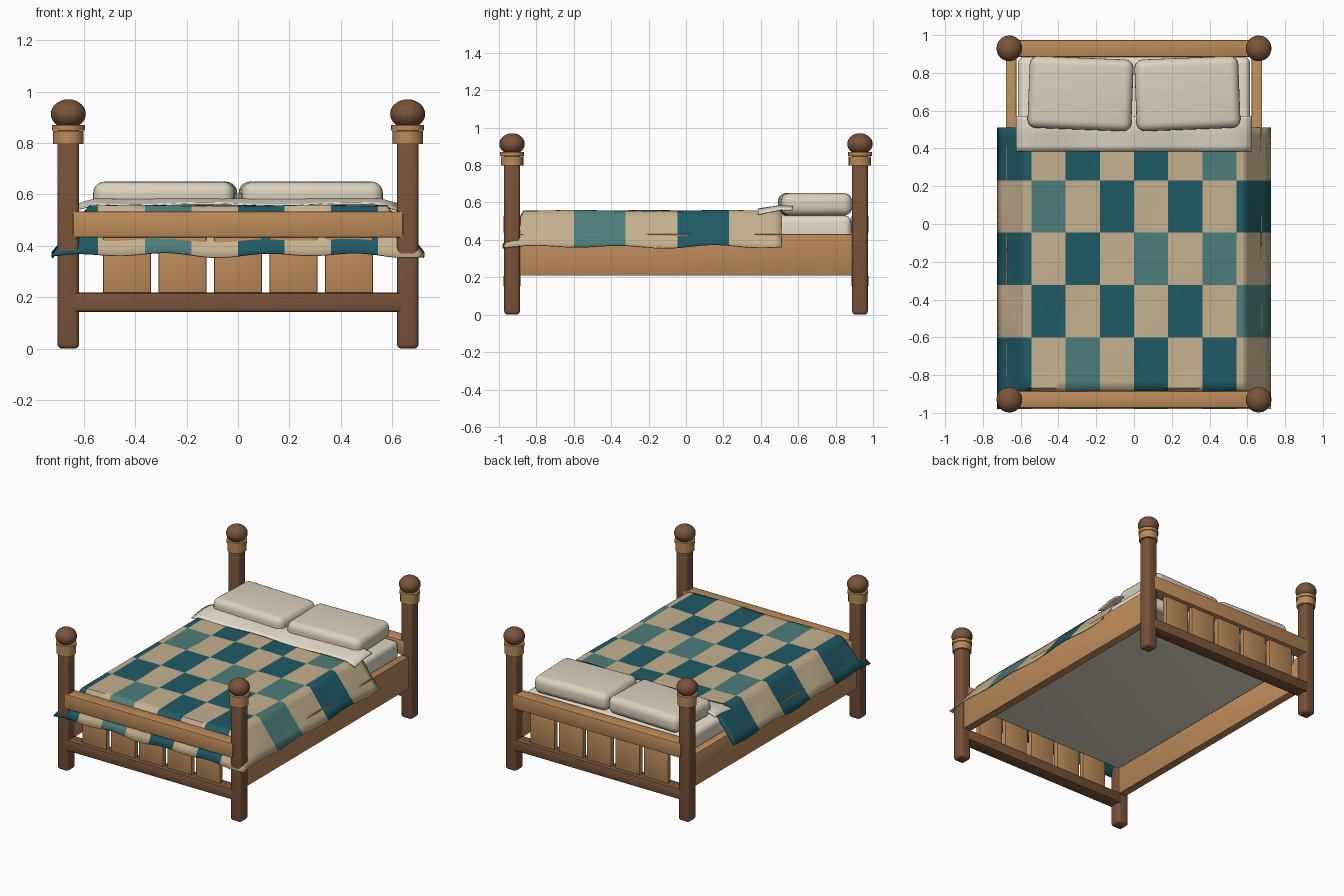
import bpy, bmesh, math

cube = bpy.data.objects.get("Cube")
if cube:
    bpy.data.objects.remove(cube, do_unlink=True)


def material(name, rgb):
    """Flat material from 0-255 display values."""
    lin = [((c / 255 + 0.055) / 1.055) ** 2.4 for c in rgb] + [1]
    m = bpy.data.materials.new(name)
    m.use_nodes = True
    m.diffuse_color = lin
    bsdf = m.node_tree.nodes["Principled BSDF"]
    bsdf.inputs["Base Color"].default_value = lin
    bsdf.inputs["Roughness"].default_value = 0.8
    return m


DARK = material("dark wood", (121, 83, 57))
LIGHT = material("light wood", (189, 139, 90))
LINEN = material("white linen", (229, 221, 205))
PILLOW = material("cream pillow", (219, 209, 188))
BEIGE = material("beige patch", (197, 177, 143))
TEAL = material("deep teal patch", (31, 90, 102))
SAGE = material("soft teal patch", (77, 126, 123))


def smooth(ob, angle=40):
    bpy.ops.object.select_all(action="DESELECT")
    ob.select_set(True)
    bpy.context.view_layer.objects.active = ob
    bpy.ops.object.shade_smooth_by_angle(angle=math.radians(angle))


def add_object(name, bm, mats, angle=40):
    """Turn a bmesh into a smooth-shaded object."""
    me = bpy.data.meshes.new(name)
    bm.to_mesh(me)
    bm.free()
    for m in mats:
        me.materials.append(m)
    ob = bpy.data.objects.new(name, me)
    bpy.context.collection.objects.link(ob)
    smooth(ob, angle)
    return ob


def box(name, center, size, mat, bevel=0.01, segments=2, turn=0):
    """Box with rounded edges."""
    bm = bmesh.new()
    bmesh.ops.create_cube(bm, size=1)
    bmesh.ops.scale(bm, vec=size, verts=bm.verts)
    bmesh.ops.bevel(bm, geom=bm.edges[:], offset=bevel, segments=segments,
                    profile=0.5, affect="EDGES")
    ob = add_object(name, bm, [mat])
    ob.location = center
    ob.rotation_euler.z = math.radians(turn)


def disc(name, center, radius, depth, mat):
    """Short upright cylinder."""
    bm = bmesh.new()
    bmesh.ops.create_cone(bm, cap_ends=True, segments=24, radius1=radius,
                          radius2=radius, depth=depth)
    add_object(name, bm, [mat]).location = center


def ball(name, center, radius, height, mat):
    """Slightly flattened sphere."""
    bm = bmesh.new()
    bmesh.ops.create_uvsphere(bm, u_segments=24, v_segments=14, radius=1)
    bmesh.ops.scale(bm, vec=(radius, radius, height), verts=bm.verts)
    add_object(name, bm, [mat], 60).location = center


def cloth(name, xs, ys, height, mats, pick, thickness):
    """Thin sheet on a grid of x and y lines, coloured by a rule."""
    bm = bmesh.new()
    rows = [[bm.verts.new((x, y, height(x, y))) for x in xs] for y in ys]
    for j in range(len(ys) - 1):
        for i in range(len(xs) - 1):
            f = bm.faces.new((rows[j][i], rows[j][i + 1],
                              rows[j + 1][i + 1], rows[j + 1][i]))
            c = f.calc_center_median()
            f.material_index = pick(c.x, c.y)
    mod = add_object(name, bm, mats, 60).modifiers.new("thickness", "SOLIDIFY")
    mod.thickness = thickness
    mod.offset = -1


def span(stops, steps):
    """Even subdivisions between each pair of stops."""
    out = [stops[0]]
    for a, b in zip(stops, stops[1:]):
        out += [a + (b - a) * k / steps for k in range(1, steps + 1)]
    return out


PX, PY = 0.66, 0.93

# Corner posts with round collars and ball finials
for ex, side in ((-1, "right"), (1, "left")):
    for ey, end in ((-1, "foot"), (1, "head")):
        tag = f"{end}_{side}"
        x, y = ex * PX, ey * PY
        box(f"post_{tag}", (x, y, 0.435), (0.084, 0.084, 0.87), DARK, 0.018, 3)
        disc(f"collar_{tag}", (x, y, 0.822), 0.06, 0.05, LIGHT)
        disc(f"collar_rim_{tag}", (x, y, 0.86), 0.064, 0.022, LIGHT)
        ball(f"finial_{tag}", (x, y, 0.913), 0.068, 0.057, DARK)

# Head and foot boards: two rails and five slats each
for ey, end in ((-1, "foot"), (1, "head")):
    y = ey * PY
    box(f"{end}_top_rail", (0, y, 0.483), (1.286, 0.09, 0.102), LIGHT, 0.008)
    box(f"{end}_lower_rail", (0, y, 0.181), (1.286, 0.09, 0.075), DARK, 0.012)
    for k in range(-2, 3):
        box(f"{end}_slat_{k + 3}", (k * 0.216, y, 0.325), (0.186, 0.035, 0.25),
            LIGHT, 0.005)

# Side rails
for ex, side in ((-1, "right"), (1, "left")):
    box(f"side_rail_{side}", (ex * 0.65, 0, 0.32), (0.056, 1.79, 0.222), LIGHT, 0.005)

# Mattress and pillows
box("mattress", (0, 0, 0.45), (1.23, 1.77, 0.16), LINEN, 0.036, 4)
for ex, side in ((-1, "right"), (1, "left")):
    box(f"pillow_{side}", (ex * 0.283, 0.69, 0.59), (0.55, 0.38, 0.12), PILLOW,
        0.045, 5, ex * 2.2)

# Patchwork quilt: flat top with slanted skirts on three sides
KNEE_X, HEM_X, KNEE_Y, HEM_Y = 0.58, 0.725, -0.868, -0.98
PATCH = HEM_X / 4
ROW_ENDS = (0.23, -0.045, -0.323, -0.6)
SOFT = {(0, 6), (1, 1), (2, 4), (2, 6), (3, 7), (4, 2)}


def quilt_height(x, y):
    drop = max((abs(x) - KNEE_X) / (HEM_X - KNEE_X),
               (KNEE_Y - y) / (KNEE_Y - HEM_Y), 0)
    ripple = 0.004 * math.sin(9 * x + 2) * math.sin(8 * y) + \
        drop * 0.007 * math.sin(17 * x + 13 * y)
    return 0.556 - 0.19 * drop + ripple


def quilt_patch(x, y):
    col = int((x + HEM_X) / PATCH)
    row = sum(y < e for e in ROW_ENDS)
    if (row + col) % 2:
        return 0
    return 2 if (row, col) in SOFT else 1


quilt_x = sorted(span([(k - 4) * PATCH for k in range(9)], 6) + [-KNEE_X, KNEE_X])
quilt_y = span([HEM_Y, KNEE_Y], 5)[:-1] + span([KNEE_Y, *reversed(ROW_ENDS), 0.51], 7)
cloth("quilt", quilt_x, quilt_y, quilt_height, (BEIGE, TEAL, SAGE), quilt_patch, 0.006)


# Turned-back sheet rising towards the pillows
def fold_height(x, y):
    lift = 0.007 * math.sin(11 * x + 3) * math.sin(6 * y)
    rise = 0.18 * (min(y, 0.5) - 0.385)
    return 0.563 + rise + lift - 0.3 * max(abs(x) - 0.56, 0)


cloth("folded_sheet", span([-0.625, 0.625], 36), span([0.385, 0.5, 0.572], 4),
      fold_height, (LINEN,), lambda x, y: 0, 0.008)
